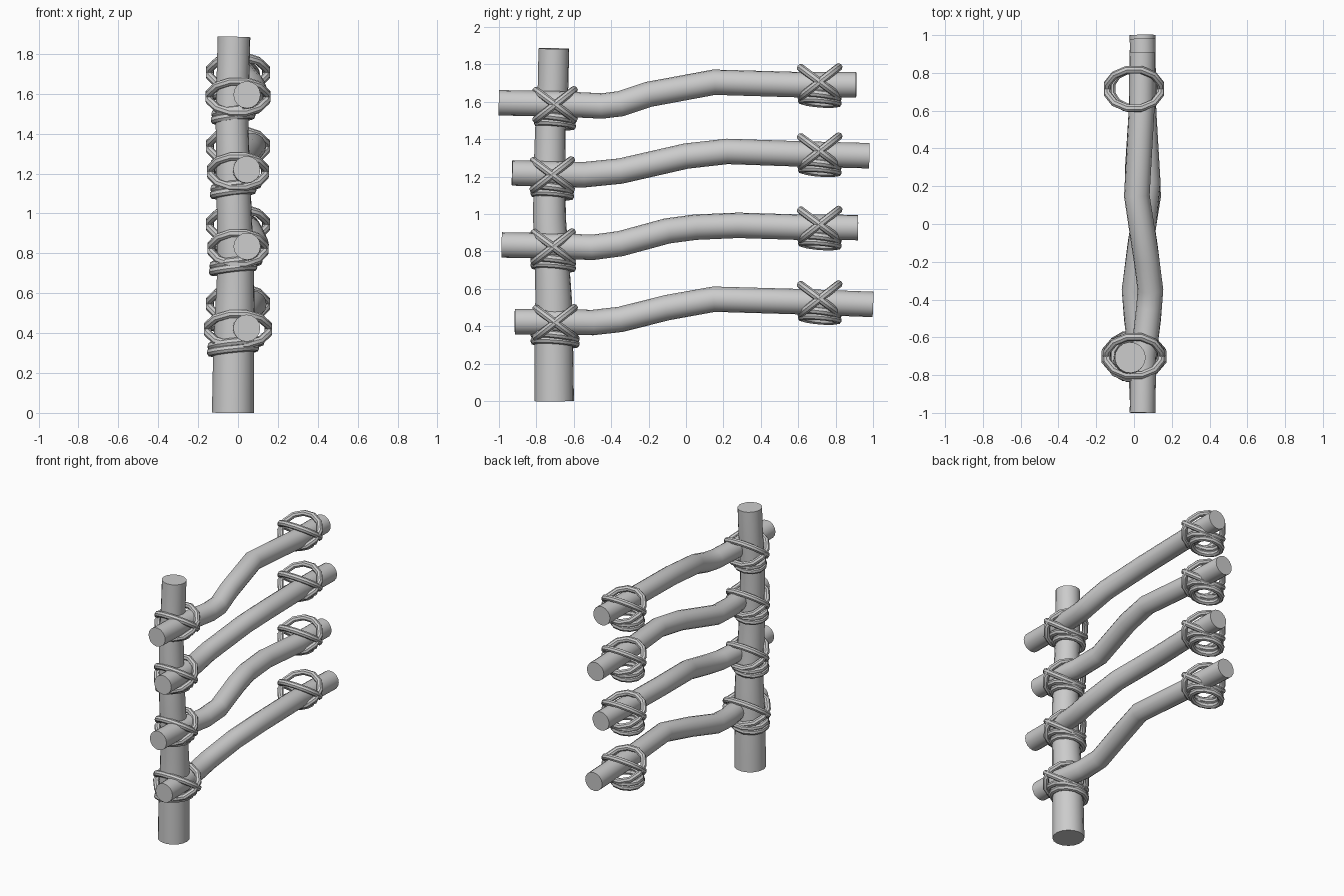
import bpy
from math import cos, sin, pi, radians

if "Cube" in bpy.data.objects:
    bpy.data.objects.remove(bpy.data.objects["Cube"])


def tube(name, pts, radii, res, cyclic=False):
    """Sweep a round section along a polyline and turn it into a mesh."""
    cu = bpy.data.curves.new(name, 'CURVE')
    cu.dimensions = '3D'
    cu.bevel_depth = 1.0
    cu.bevel_resolution = res
    cu.use_fill_caps = not cyclic
    sp = cu.splines.new('POLY')
    sp.points.add(len(pts) - 1)
    for p, co, r in zip(sp.points, pts, radii):
        p.co = (*co, 1)
        p.radius = r
    sp.use_cyclic_u = cyclic
    tmp = bpy.data.objects.new(name + "_path", cu)
    bpy.context.collection.objects.link(tmp)
    deps = bpy.context.evaluated_depsgraph_get()
    me = bpy.data.meshes.new_from_object(tmp.evaluated_get(deps))
    bpy.data.objects.remove(tmp)
    ob = bpy.data.objects.new(name, me)
    bpy.context.collection.objects.link(ob)
    bpy.ops.object.select_all(action='DESELECT')
    ob.select_set(True)
    bpy.context.view_layer.objects.active = ob
    bpy.ops.object.shade_smooth_by_angle(angle=radians(40))
    return ob


def rope_loop(name, c, rx, dy, dz, flat=False):
    """Closed rope ring: wide in x, second axis along (dy, dz); flat adds a tilt."""
    n = 12
    pts = []
    for i in range(n):
        a = 2 * pi * (i + 0.5) / n
        pts.append((c[0] + rx * cos(a), c[1] + dy * sin(a),
                    c[2] + dz * sin(a) + (0.012 * cos(a) if flat else 0)))
    tube(name, pts, [0.021] * n, 2, True)


# Slightly crooked upright post
post = [(-0.025, -0.705, 0.0, 0.106), (-0.022, -0.706, 0.30, 0.103),
        (-0.015, -0.708, 0.55, 0.098), (-0.012, -0.715, 0.72, 0.092),
        (-0.018, -0.73, 0.98, 0.088), (-0.025, -0.73, 1.22, 0.085),
        (-0.03, -0.725, 1.45, 0.082), (-0.025, -0.71, 1.70, 0.082),
        (-0.02, -0.707, 1.885, 0.082)]
tube("post", [p[:3] for p in post], [p[3] for p in post], 6)

# Rail height profiles (y, z), bottom to top
rails = [
    [(-0.915, .425), (-.7, .425), (-.5, .42), (-.35, .437), (-.1, .50), (.15, .545), (.6, .532), (1.0, .517)],
    [(-0.985, .835), (-.7, .83), (-.5, .822), (-.35, .842), (-.1, .91), (.05, .93), (.28, .94), (.6, .93), (.92, .928)],
    [(-0.93, 1.22), (-.7, 1.215), (-.55, 1.21), (-.35, 1.23), (0, 1.31), (.22, 1.335), (.6, 1.322), (.98, 1.312)],
    [(-1.0, 1.595), (-.7, 1.59), (-.45, 1.578), (-.35, 1.59), (-.2, 1.64), (.15, 1.705), (.6, 1.692), (.91, 1.692)],
]


def sway(y):
    """Sideways bend of a rail: one way near the post, the other way further on."""
    keys = [(-1, 0), (-.7, .005), (-.5, .03), (-.35, .042), (-.1, .01),
            (.15, -.03), (.3, -.025), (.6, -.005), (1, 0)]
    for (a, va), (b, vb) in zip(keys, keys[1:]):
        if y <= b:
            return va + (vb - va) * (y - a) / (b - a)
    return 0


post_y = [-0.70, -0.71, -0.715, -0.70]
widths = [0.157, 0.137, 0.14, 0.147]
coil = [0.115, 0.105, 0.10, 0.095]

for i, prof in enumerate(rails):
    side = 1 if i % 2 else -1
    tube(f"rail_{i + 1}", [(0.045 + side * sway(y), y, z) for y, z in prof],
         [0.068] * len(prof), 6)
    # Rope lashings: a crossed pair plus two coils below, at both ends
    z_end = prof[-2][1] + 0.015
    for end, y, z, w, r in (("post", post_y[i], prof[1][1] - 0.005, widths[i], coil[i]),
                            ("far", 0.715, z_end, 0.145, 0.10)):
        tag = f"{end}_{i + 1}"
        rope_loop(f"lashing_cross_a_{tag}", (0, y, z), w, 0.105, 0.082)
        rope_loop(f"lashing_cross_b_{tag}", (0, y, z), w, 0.105, -0.078)
        rope_loop(f"lashing_coil_upper_{tag}", (-0.01, y, z - 0.075), r + 0.012, r, -0.012, True)
        rope_loop(f"lashing_coil_lower_{tag}", (-0.025, y, z - 0.105), r, r, -0.008, True)
